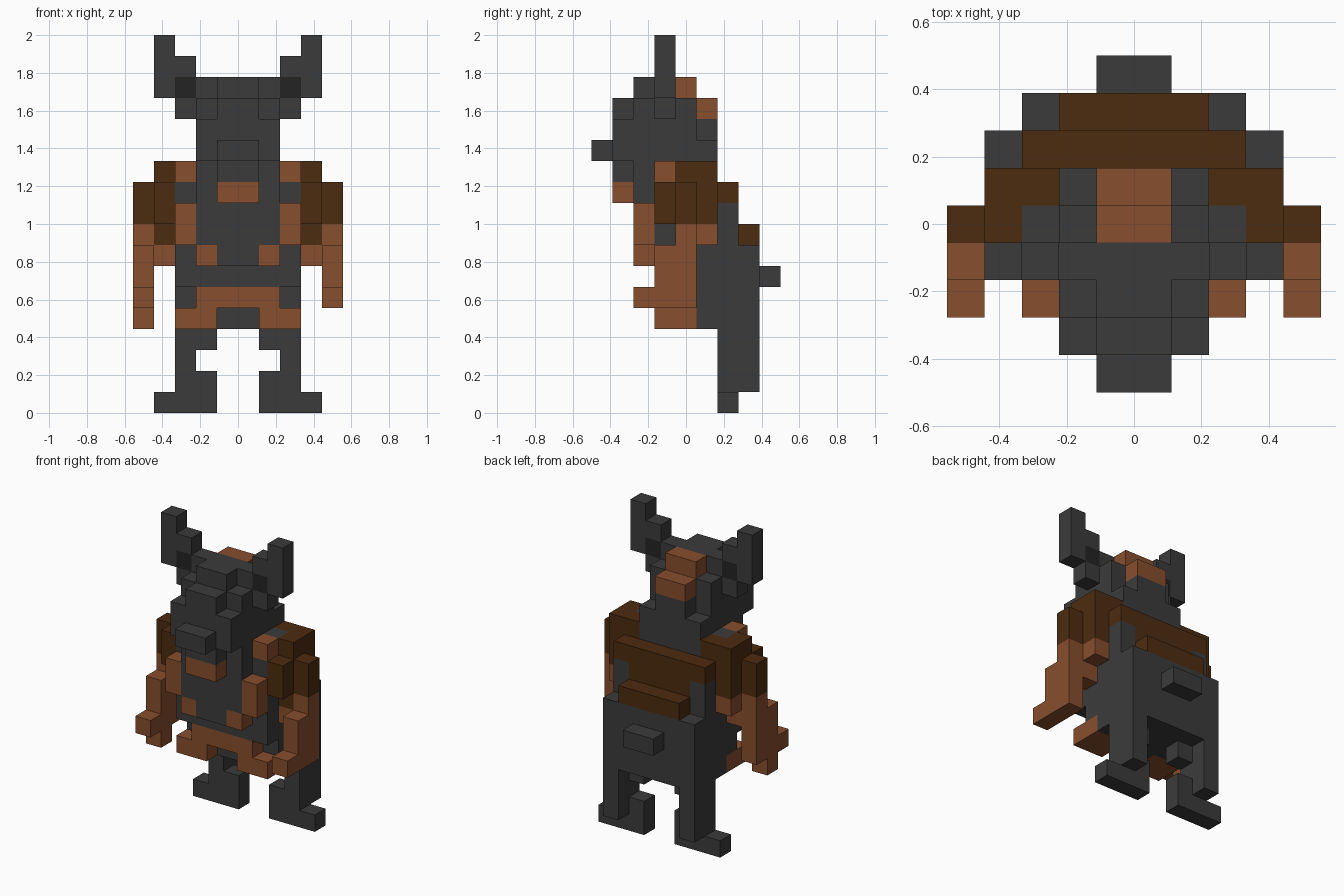
import bpy
import bmesh
from mathutils import Matrix, Vector

if "Cube" in bpy.data.objects:
    bpy.data.objects.remove(bpy.data.objects["Cube"], do_unlink=True)

U = 2 / 18  # one block


def material(name, rgb):
    m = bpy.data.materials.new(name)
    m.use_nodes = True
    col = (*rgb, 1)
    m.diffuse_color = col
    bsdf = next(n for n in m.node_tree.nodes if n.type == 'BSDF_PRINCIPLED')
    bsdf.inputs["Base Color"].default_value = col
    bsdf.inputs["Roughness"].default_value = 0.9
    return m


GREY = material("charcoal grey", (0.044, 0.044, 0.044))
RUST = material("rust brown", (0.245, 0.077, 0.027))
BROWN = material("dark brown", (0.075, 0.025, 0.005))
BLACK = material("near black", (0.017, 0.017, 0.017))


def part(name, mat, *boxes, side=0):
    """Boxes are (x0, x1, y0, y1, z0, z1) in blocks; side -1 mirrors to the right."""
    bm = bmesh.new()
    for x0, x1, y0, y1, z0, z1 in boxes:
        if side < 0:
            x0, x1 = -x1, -x0
        mid = Vector(((x0 + x1) / 2, (y0 + y1) / 2 - 4.5, (z0 + z1) / 2)) * U
        size = Vector((x1 - x0, y1 - y0, z1 - z0)) * U
        bmesh.ops.create_cube(bm, size=1, matrix=Matrix.Translation(mid) @ Matrix.Diagonal((*size, 1)))
    me = bpy.data.meshes.new(name)
    bm.to_mesh(me)
    bm.free()
    me.materials.append(mat)
    ob = bpy.data.objects.new(name, me)
    bpy.context.scene.collection.objects.link(ob)
    return ob


def pair(name, mat, *boxes):
    part("left_" + name, mat, *boxes, side=1)
    part("right_" + name, mat, *boxes, side=-1)


# Head: stepped skull, snout and chin
part("head", GREY,
     (-2, 2, 1, 2, 12, 14), (-1, 1, 1, 2, 14, 15),
     (-2, 2, 2, 3, 12, 15), (-1, 1, 2, 3, 15, 16),
     (-2, 2, 3, 4, 12, 16), (-2, 2, 4, 5, 12, 15),
     (-2, 2, 5, 6, 12, 13), (-1, 1, 5, 6, 13, 14))
part("snout", GREY, (-1, 1, 0, 1, 12, 13))
part("chin", GREY, (-1, 1, 1, 2, 11, 12))
part("beard", RUST, (-1, 1, 1, 2, 10, 11))
part("hair", RUST, (-1, 1, 4, 5, 15, 16), (-1, 1, 5, 6, 14, 15))
pair("horn", GREY, (3, 4, 3, 4, 15, 18), (2, 3, 3, 4, 16, 17))
pair("ear", GREY, (2, 3, 3, 4, 14, 15))
pair("eye", BLACK, (2, 3, 3, 4, 15, 16))

# Torso
part("chest", GREY, (-2, 2, 2, 3, 8, 12), (-1, 1, 2, 3, 7, 8), (-2, 2, 3, 6, 7, 12))
pair("flank", GREY, (2, 3, 3, 6, 7, 11), (2, 3, 4, 5, 11, 12))
part("waist", GREY, (-3, 3, 3, 6, 6, 7), (-3, 3, 4, 6, 5, 6), (-1, 1, 4, 5, 4, 5))
part("hips", GREY, (-3, 3, 5, 6, 4, 5), (-3, 3, 6, 8, 4, 8))
part("tail", GREY, (-1, 1, 8, 9, 6, 7))
pair("back_side", GREY, (2, 3, 6, 7, 8, 10))

# Straps and belt
pair("strap", RUST, (2, 3, 2, 3, 8, 10), (1, 2, 2, 3, 7, 8), (2, 3, 3, 4, 11, 12))
part("belt", RUST, (-2, 2, 3, 4, 5, 6))
pair("skirt_flap", RUST, (1, 3, 3, 5, 4, 5))

# Cape over the back and shoulders
part("cape", BROWN, (-3, 3, 6, 7, 10, 11), (-2, 2, 6, 7, 8, 10), (-2, 2, 7, 8, 8, 9))
pair("shoulder", BROWN,
     (2, 3, 5, 6, 11, 12), (3, 4, 4, 6, 9, 12), (3, 4, 3, 4, 9, 11),
     (3, 4, 4, 5, 8, 9), (4, 5, 4, 5, 9, 11))

# Arms and hands
pair("arm", RUST,
     (4, 5, 4, 5, 5, 9), (4, 5, 3, 4, 5, 8),
     (3, 4, 4, 5, 7, 8), (3, 4, 5, 6, 8, 9))
pair("hand", RUST, (4, 5, 2, 3, 5, 6))
part("right_thumb", RUST, (-5, -4, 3, 4, 4, 5))

# Legs and feet
pair("leg", GREY, (2, 3, 6, 8, 1, 4), (1, 2, 6, 7, 3, 4), (1, 2, 6, 7, 1, 2))
pair("foot", GREY, (1, 4, 6, 7, 0, 1))
